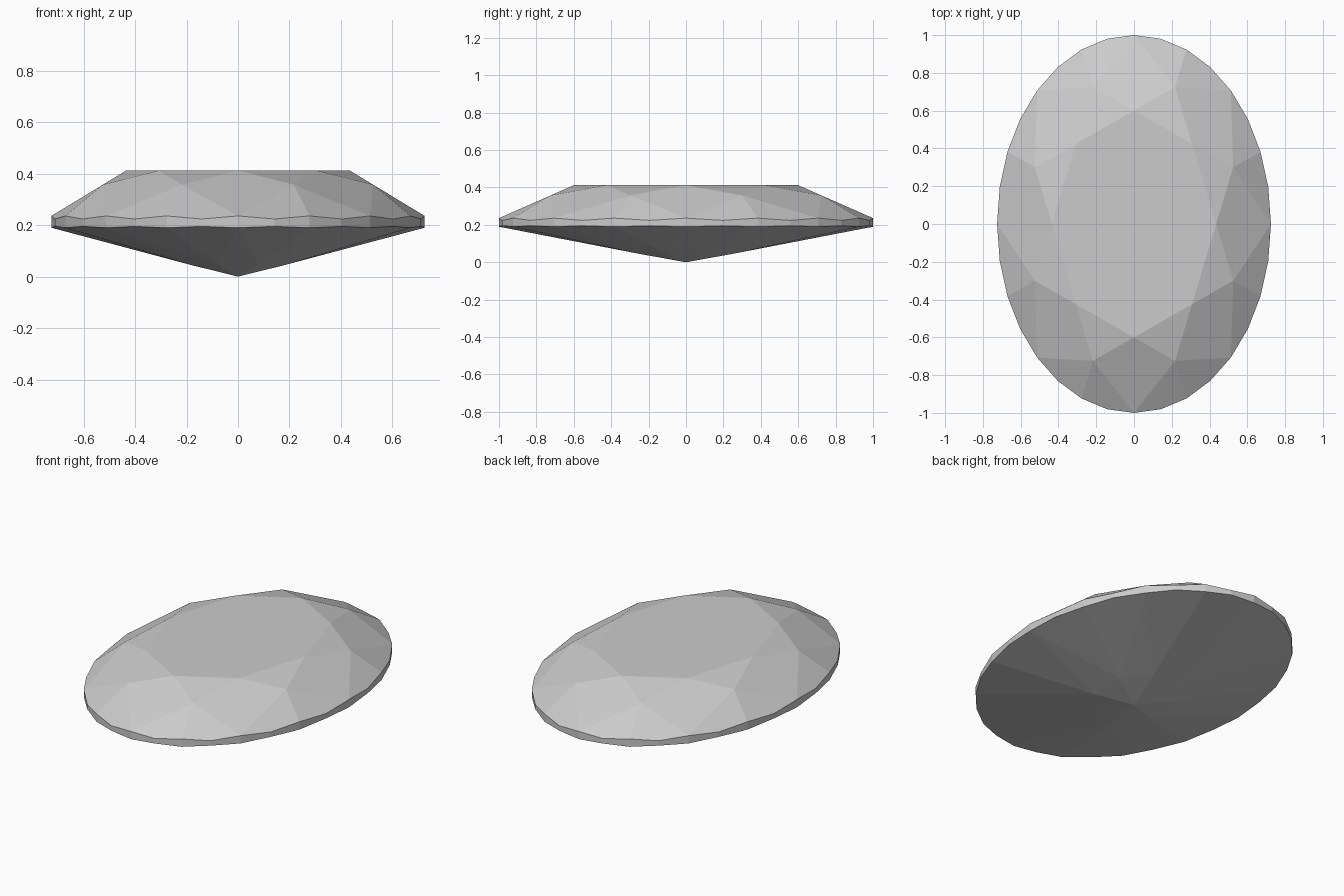
import bpy, bmesh, math

if "Cube" in bpy.data.objects:
    bpy.data.objects.remove(bpy.data.objects["Cube"])

WIDTH = 0.725          # half width across x; half length along y is 1

bm = bmesh.new()


def ring(count, radius, heights, offset=0.0):
    """Oval ring of vertices; heights repeat around the ring."""
    verts = []
    for i in range(count):
        a = 2 * math.pi * (i + offset) / count
        verts.append(bm.verts.new((WIDTH * radius * math.cos(a),
                                   radius * math.sin(a),
                                   heights[i % len(heights)])))
    return verts


# Facet corners from top to bottom
table = ring(8, 0.60, [0.412])
star = ring(8, 0.784, [0.357], 0.5)
girdle_top = ring(32, 1.0, [0.236, 0.224])
girdle_low = ring(32, 1.0, [0.190, 0.195])
pavilion = ring(8, 0.276, [0.046], 0.5)
culet = bm.verts.new((0, 0, 0))

# Flat table
bm.faces.new(table)

for k in range(8):
    n, g = (k + 1) % 8, 4 * k
    top = [girdle_top[(g + j) % 32] for j in range(5)]
    low = [girdle_low[(g + j) % 32] for j in range(5)]
    # Crown: star facet, kite facet (two triangles), two upper girdle facets
    bm.faces.new((table[k], star[k], table[n]))
    bm.faces.new((table[k], star[k - 1], star[k]))
    bm.faces.new((star[k - 1], top[0], star[k]))
    bm.faces.new((star[k], *top[0:3]))
    bm.faces.new((star[k], *top[2:5]))
    # Girdle band
    for j in range(4):
        bm.faces.new((low[j], low[j + 1], top[j + 1], top[j]))
    # Pavilion: main facet and two lower girdle facets
    bm.faces.new((culet, pavilion[k], pavilion[k - 1]))
    bm.faces.new((pavilion[k - 1], pavilion[k], low[0]))
    bm.faces.new((pavilion[k], *reversed(low[0:3])))
    bm.faces.new((pavilion[k], *reversed(low[2:5])))

bmesh.ops.recalc_face_normals(bm, faces=bm.faces)
mesh = bpy.data.meshes.new("oval_gem")
bm.to_mesh(mesh)
bm.free()
gem = bpy.data.objects.new("oval_gem", mesh)
bpy.context.collection.objects.link(gem)
